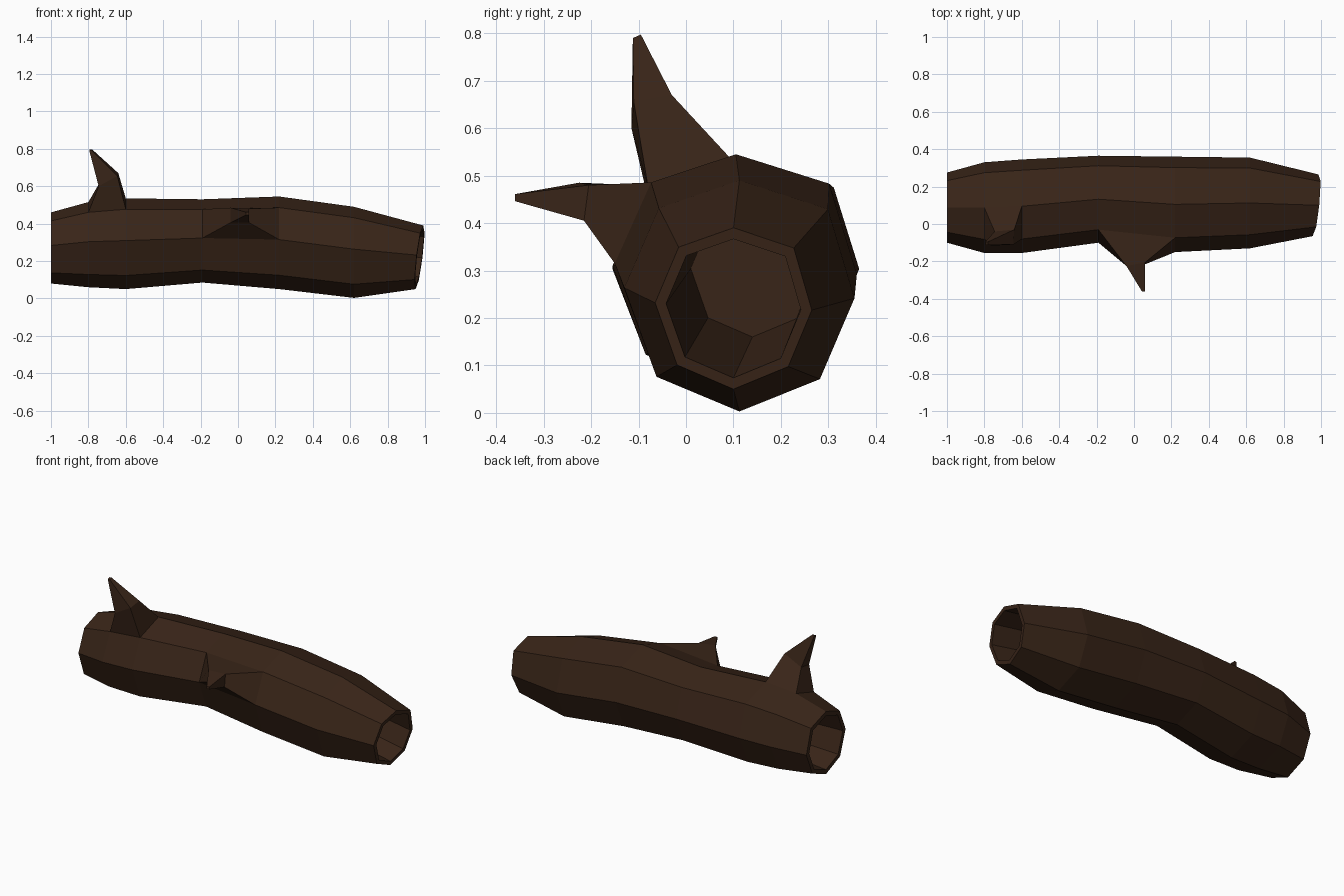
import bpy, bmesh
from mathutils import Vector

if "Cube" in bpy.data.objects:
    bpy.data.objects.remove(bpy.data.objects["Cube"])

# Eight-sided cross-section (y, z): top, front side, bottom, back side
PROFILE = [(0, 1), (-.7, .76), (-1, .07), (-.72, -.7),
           (0, -1), (.7, -.72), (1, -.02), (.77, .75)]
# Stations along the log: x, y min, y max, z min, z max
STATIONS = [(-1, -.10, .275, .08, .46), (-.8, -.155, .33, .06, .515),
            (-.6, -.155, .345, .05, .535), (-.19, -.10, .365, .085, .53),
            (.22, -.15, .36, .05, .545), (.62, -.13, .355, .003, .49),
            (.97, -.065, .265, .05, .39)]

bm = bmesh.new()


def ring(x, y0, y1, z0, z1, scale=1, tilt_y=0, tilt_z=0):
    cy, cz = (y0 + y1) / 2, (z0 + z1) / 2
    ry, rz = (y1 - y0) / 2 * scale, (z1 - z0) / 2 * scale
    return [bm.verts.new((x + tilt_y * a * ry + tilt_z * b * rz, cy + a * ry, cz + b * rz))
            for a, b in PROFILE]


def bridge(a, b, skip=()):
    n = len(a)
    for i in range(n):
        if i not in skip:
            bm.faces.new((a[i], a[(i + 1) % n], b[(i + 1) % n], b[i]))


def branch(base, middle, tip):
    # Spike grown out of an open quad in the bark
    loops = [base] + [[bm.verts.new(p) for p in pts] for pts in (middle, tip)]
    for a, b in zip(loops, loops[1:]):
        bridge(a, b)
    bm.faces.new(loops[-1])


# Bark
rings = []
for s in STATIONS:
    last = s is STATIONS[-1]
    rings.append(ring(*s, tilt_y=.1 if last else 0, tilt_z=.12 if last else 0))
holes = {1: (0,), 3: (1,)}
for i in range(len(rings) - 1):
    bridge(rings[i], rings[i + 1], holes.get(i, ()))

# Hollow ends: rim, then a tapering pocket
for end, lip, pocket in (
        (rings[-1], ring(*STATIONS[-1], scale=.86, tilt_y=.1, tilt_z=.12),
         ring(.4, .01, .27, .16, .43)),
        (rings[0], ring(*STATIONS[0], scale=.86), ring(-.6, -.03, .22, .15, .42))):
    bridge(end, lip)
    bridge(lip, pocket)
    bm.faces.new(pocket)

# Upper branch
branch([rings[1][0], rings[2][0], rings[2][1], rings[1][1]],
       [(-.745, -.04, .61), (-.64, -.03, .67), (-.645, -.11, .655), (-.745, -.115, .6)],
       [(-.795, -.095, .797), (-.78, -.095, .797), (-.78, -.112, .79), (-.795, -.112, .79)])

# Front branch
branch([rings[3][1], rings[4][1], rings[4][2], rings[3][2]],
       [(-.04, -.225, .485), (.06, -.205, .48), (.06, -.215, .405), (-.04, -.205, .405)],
       [(.042, -.36, .461), (.06, -.36, .461), (.06, -.36, .446), (.042, -.36, .446)])

bmesh.ops.recalc_face_normals(bm, faces=bm.faces)
mesh = bpy.data.meshes.new("hollow_log")
bm.to_mesh(mesh)
bm.free()
log = bpy.data.objects.new("hollow_log", mesh)
bpy.context.collection.objects.link(log)

bark = bpy.data.materials.new("dark_bark")
bark.diffuse_color = (.040, .018, .009, 1)
bark.use_nodes = True
bark.node_tree.nodes["Principled BSDF"].inputs["Base Color"].default_value = bark.diffuse_color
mesh.materials.append(bark)
